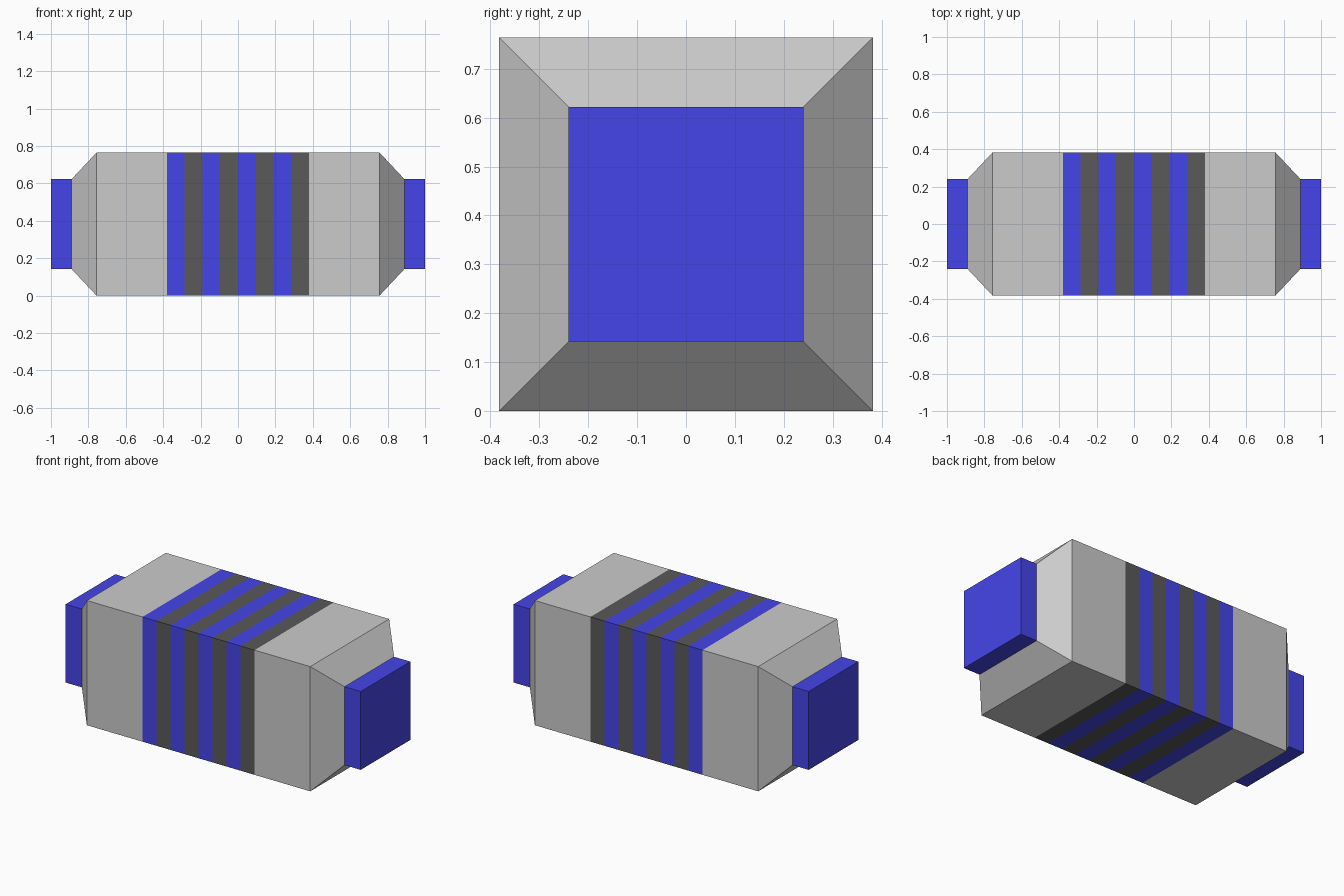
import bpy, bmesh

if "Cube" in bpy.data.objects:
    bpy.data.objects.remove(bpy.data.objects["Cube"])

R = 0.382        # body half-size, also centre height
R_END = 0.24     # end block half-size
STRIPE_X = 0.38
N_STRIPES = 8


def material(name, rgb):
    m = bpy.data.materials.new(name)
    m.diffuse_color = (*rgb, 1)
    m.use_nodes = True
    m.node_tree.nodes["Principled BSDF"].inputs["Base Color"].default_value = m.diffuse_color
    return m


blue = material("blue", (0.06, 0.06, 0.82))
black = material("black", (0.1, 0.1, 0.1))


def square_tube(name, sections, mat=None, cap_end=False):
    """Loft square rings (x, half_size) along x, optionally closing the last."""
    bm = bmesh.new()
    rings = [[bm.verts.new((x, sy * r, R + sz * r))
              for sy, sz in ((-1, -1), (1, -1), (1, 1), (-1, 1))]
             for x, r in sections]
    for a, b in zip(rings, rings[1:]):
        for i in range(4):
            j = (i + 1) % 4
            bm.faces.new((a[i], a[j], b[j], b[i]))
    if cap_end:
        bm.faces.new(rings[-1])
    # orient faces away from the part's axis
    for f in bm.faces:
        f.normal_update()
        c = f.calc_center_median()
        mid = (sections[0][0] + sections[-1][0]) / 2
        out = c.copy()
        out.x = (c.x - mid) if f.normal.x ** 2 > 0.99 else 0
        out.z -= R
        if f.normal.dot(out) < 0:
            f.normal_flip()
    me = bpy.data.meshes.new(name)
    bm.to_mesh(me)
    bm.free()
    if mat:
        me.materials.append(mat)
    ob = bpy.data.objects.new(name, me)
    bpy.context.collection.objects.link(ob)


# alternating bands round the middle
w = 2 * STRIPE_X / N_STRIPES
for i in range(N_STRIPES):
    x = -STRIPE_X + i * w
    square_tube(f"stripe_{i + 1}", [(x, R), (x + w, R)], black if i % 2 else blue)

# tapered grey housings and blue end blocks, mirrored left and right
for side, s in (("left", -1), ("right", 1)):
    square_tube(f"{side}_housing",
                [(s * STRIPE_X, R), (s * 0.757, R), (s * 0.89, R_END)])
    square_tube(f"{side}_end_block",
                [(s * 0.89, R_END), (s * 1.0, R_END)], blue, cap_end=True)
